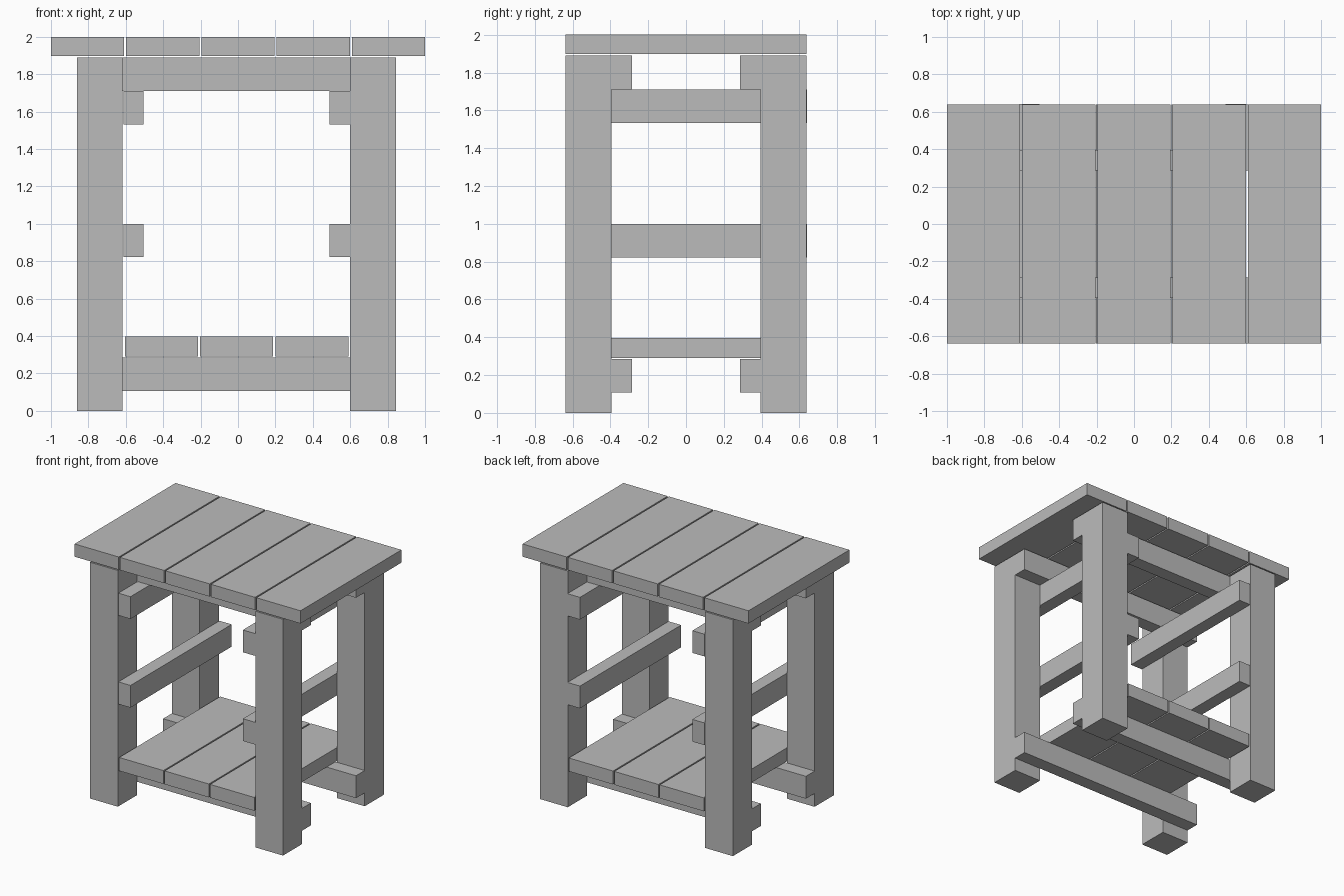
import bpy

cube = bpy.data.objects.get("Cube")
if cube:
    bpy.data.objects.remove(cube, do_unlink=True)

grey = bpy.data.materials.new("plain_grey")
grey.use_nodes = True
colour = (0.5, 0.5, 0.5, 1)
grey.diffuse_color = colour
grey.node_tree.nodes["Principled BSDF"].inputs["Base Color"].default_value = colour


def board(name, x, y, z):
    """Add a square-edged board from its (low, high) extents on each axis."""
    spans = (x, y, z)
    bpy.ops.mesh.primitive_cube_add(size=1, location=[(a + b) / 2 for a, b in spans])
    obj = bpy.context.object
    obj.name = name
    obj.scale = [b - a for a, b in spans]
    bpy.ops.object.transform_apply(location=False, rotation=False, scale=True)
    obj.data.materials.append(grey)


def both(low, high, sign):
    """Mirror a depth span to the front or the back."""
    return tuple(sorted((sign * low, sign * high)))


DEPTH = (-0.638, 0.638)
LEFT_LEG = (0.60, 0.845)
RIGHT_LEG = (-0.862, -0.617)

for end, sign in (("front", -1), ("back", 1)):
    # Corner legs
    for side, span in (("left", LEFT_LEG), ("right", RIGHT_LEG)):
        board(f"{end}_{side}_leg", span, both(0.395, 0.638, sign), (0, 1.89))
    # Long rails on the inner faces of the legs
    for level, z in (("lower", (0.107, 0.286)), ("upper", (1.71, 1.89))):
        board(f"{end}_{level}_rail", (RIGHT_LEG[0], LEFT_LEG[1]),
              both(0.285, 0.395, sign), z)

# Side rails, running from front to back
for side, x in (("left", (0.49, 0.60)), ("right", (-0.612, -0.505))):
    for level, z in (("middle", (0.822, 1.0)), ("upper", (1.532, 1.71))):
        board(f"{side}_{level}_side_rail", x, (-0.638, 0.641), z)


def slats(name, count, start, z):
    """Lay a row of slats with narrow gaps."""
    width, pitch = 0.391, 0.4023
    for i in range(count):
        x = start + i * pitch
        board(f"{name}_{i + 1}", (x, x + width), DEPTH, z)


slats("top_slat", 5, -1.0, (1.898, 2.0))
slats("shelf_slat", 3, -0.605, (0.29, 0.397))
